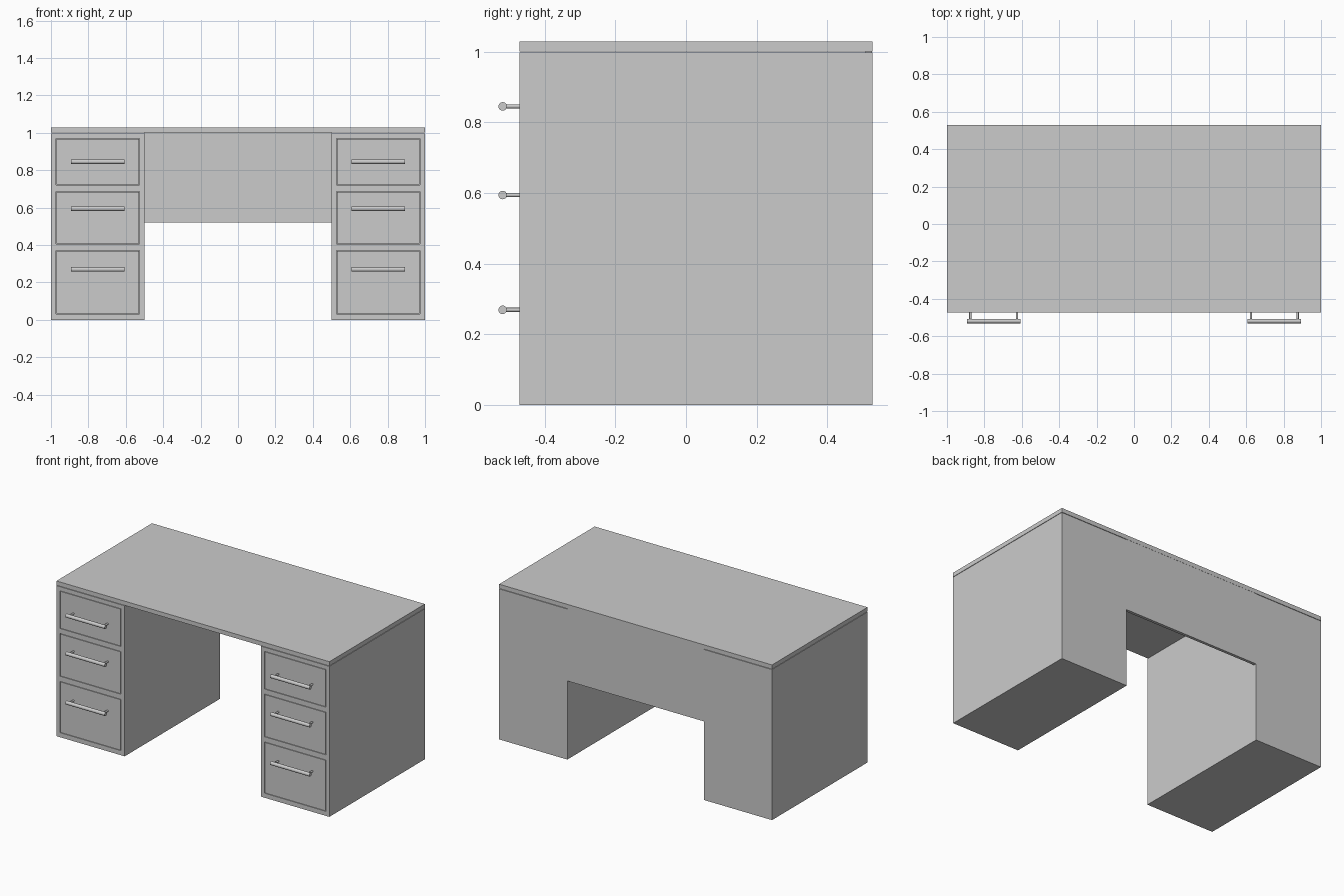
import bpy
from math import pi

if "Cube" in bpy.data.objects:
    bpy.data.objects.remove(bpy.data.objects["Cube"])

FRONT, BACK = -0.472, 0.528


def box(name, x0, x1, y0, y1, z0, z1):
    bpy.ops.mesh.primitive_cube_add(size=1, location=((x0 + x1) / 2, (y0 + y1) / 2, (z0 + z1) / 2))
    ob = bpy.context.object
    ob.name = name
    ob.scale = (x1 - x0, y1 - y0, z1 - z0)
    bpy.ops.object.transform_apply(location=False, rotation=False, scale=True)
    return ob


def rod(name, loc, radius, length, rot, sides):
    bpy.ops.mesh.primitive_cylinder_add(vertices=sides, radius=radius, depth=length, location=loc, rotation=rot)
    ob = bpy.context.object
    ob.name = name
    bpy.ops.object.shade_smooth_by_angle()
    return ob


# Desktop and modesty panel
box("desktop", -1, 1, FRONT, BACK, 1.0, 1.028)
box("modesty_panel", -0.5, 0.5, BACK - 0.02, BACK - 0.001, 0.52, 1.0)

# Drawer rows: bottom, top and handle heights
drawers = [(0.03, 0.37, 0.269), (0.404, 0.687, 0.594), (0.72, 0.97, 0.845)]

for side, s in (("left", -1), ("right", 1)):
    cx = 0.75 * s

    # Pedestal carcass with an open-fronted frame
    x0, x1 = cx - 0.25, cx + 0.25
    d0, d1 = cx - 0.224, cx + 0.224
    inner = FRONT + 0.012
    box(f"{side}_pedestal", x0, x1, inner, BACK, 0, 0.997)
    box(f"{side}_frame_stile_a", x0, d0, FRONT, inner, 0, 0.997)
    box(f"{side}_frame_stile_b", d1, x1, FRONT, inner, 0, 0.997)
    rails = [0] + [z for d in drawers for z in d[:2]] + [0.997]
    for i in range(0, len(rails), 2):
        box(f"{side}_frame_rail_{i // 2}", d0, d1, FRONT, inner, rails[i], rails[i + 1])

    for i, (z0, z1, hz) in enumerate(drawers):
        # Drawer front, separated from the frame by a fine groove
        g = 0.003
        box(f"{side}_drawer_{i}", d0 + g, d1 - g, FRONT, inner, z0 + g, z1 - g)

        # Bar handle on two posts
        rod(f"{side}_handle_bar_{i}", (cx, -0.519, hz), 0.012, 0.288, (0, pi / 2, 0), 24)
        for j, dx in enumerate((-0.125, 0.125)):
            rod(f"{side}_handle_post_{i}_{j}", (cx + dx, -0.492, hz), 0.006, 0.044, (pi / 2, 0, 0), 16)
